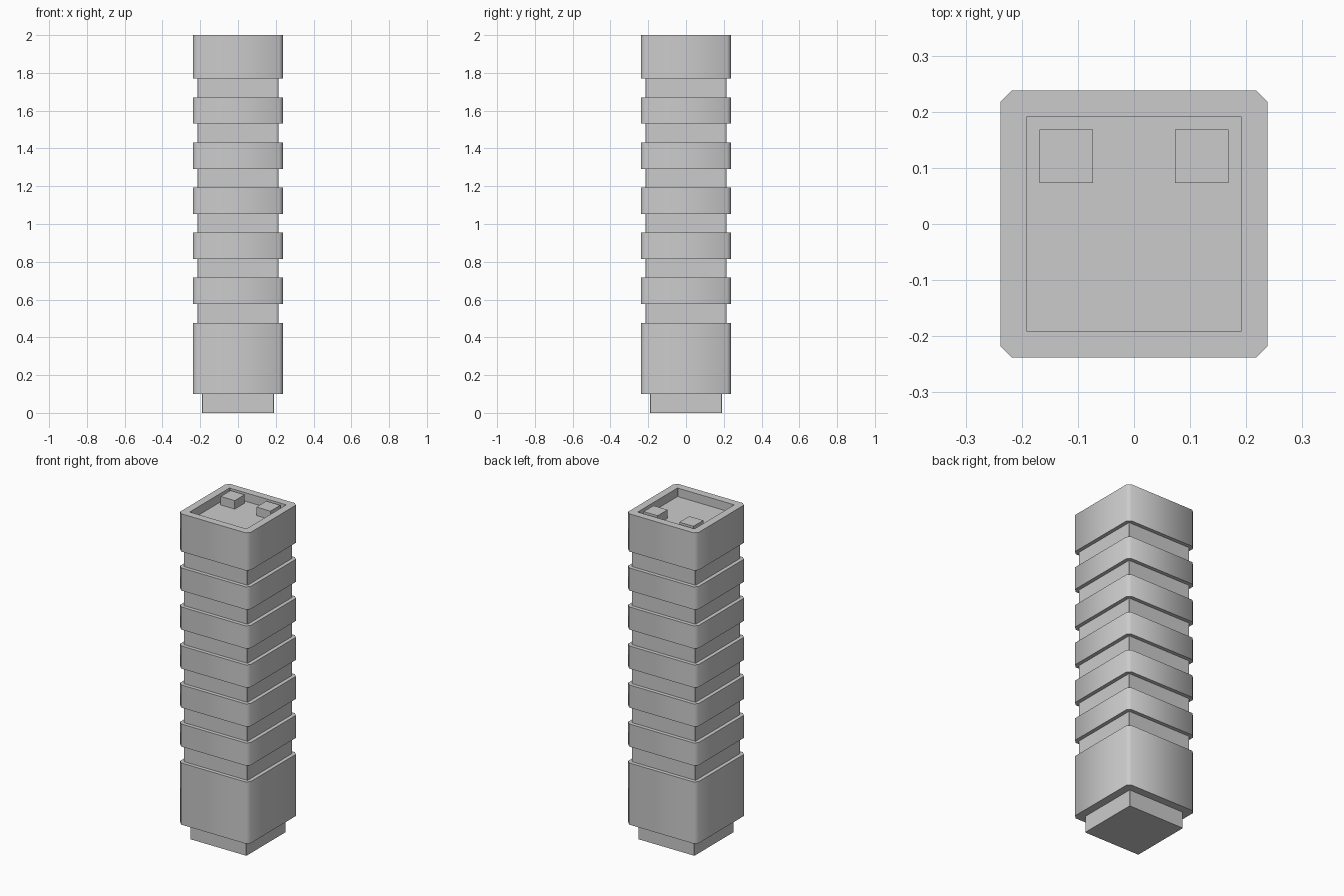
import bpy, bmesh, math

if "Cube" in bpy.data.objects:
    bpy.data.objects.remove(bpy.data.objects["Cube"])

OUT, GROOVE, INNER = 0.238, 0.215, 0.192
CUT, TINY = 0.02, 0.002


def ring(bm, half, cut, z):
    """Square loop with cut corners, counter-clockwise from above."""
    a, b = half, half - cut
    pts = [(b, -a), (a, -b), (a, b), (b, a), (-b, a), (-a, b), (-a, -b), (-b, -a)]
    return [bm.verts.new((x, y, z)) for x, y in pts]


# Tower outline from foot to recess floor: (half width, corner cut, z)
levels = [(INNER - 0.002, TINY, 0), (INNER - 0.002, TINY, 0.1), (OUT, CUT, 0.1)]
for i in range(6):
    z = 0.477 + i * 0.2385
    levels += [(OUT, CUT, z), (GROOVE, TINY, z),
               (GROOVE, TINY, z + 0.1), (OUT, CUT, z + 0.1)]
levels += [(OUT, CUT, 2.0), (INNER, TINY, 2.0), (INNER, TINY, 1.948)]

bm = bmesh.new()
rings = [ring(bm, *lv) for lv in levels]
for k in range(len(rings) - 1):
    lo, hi = rings[k], rings[k + 1]
    is_band = levels[k][0] == OUT and levels[k + 1][0] == OUT
    for i in range(8):
        j = (i + 1) % 8
        f = bm.faces.new((lo[i], lo[j], hi[j], hi[i]))
        f.smooth = is_band      # soft shading only on the wide bands
bm.faces.new(rings[0][::-1])    # underside
bm.faces.new(rings[-1])         # recess floor
bm.normal_update()
for e in bm.edges:
    e.smooth = e.calc_face_angle(0) < math.radians(60)
mesh = bpy.data.meshes.new("tower_body")
bm.to_mesh(mesh)
bm.free()
bpy.context.collection.objects.link(bpy.data.objects.new("tower_body", mesh))

# Two roof blocks standing in the recess at the back
for side, name in ((-1, "left"), (1, "right")):
    bpy.ops.mesh.primitive_cube_add(size=1, location=(side * 0.121, 0.121, 1.973))
    block = bpy.context.object
    block.name = "roof_block_" + name
    block.scale = (0.095, 0.095, 0.054)
